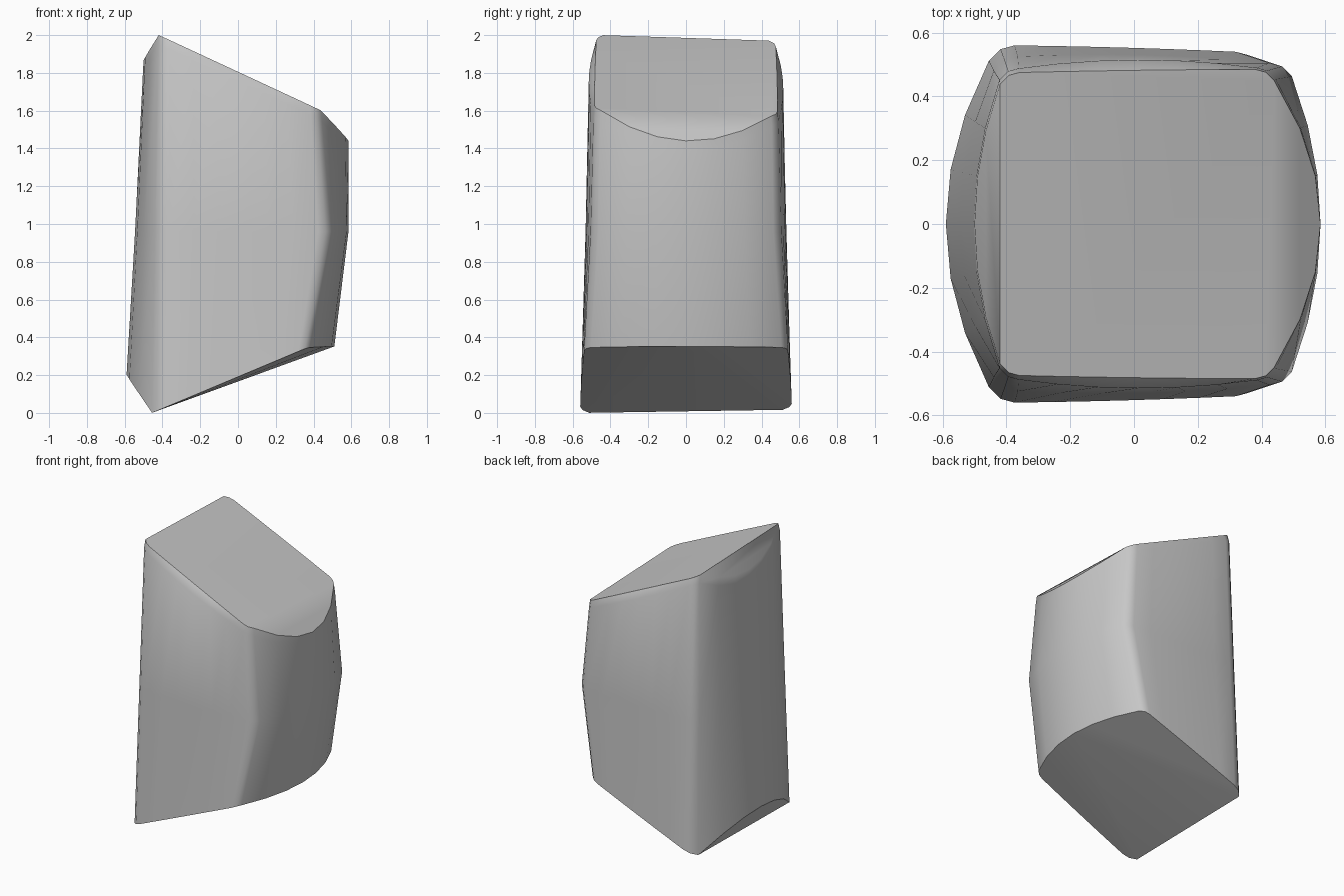
import bpy, bmesh, math

cube = bpy.data.objects.get("Cube")
if cube:
    bpy.data.objects.remove(cube, do_unlink=True)

STEPS = 6  # segments along each bulged side


def side(a, b, push):
    """Points strictly between corners a and b, bowed outward by push (x, y)."""
    pts = []
    for i in range(1, STEPS):
        f = i / STEPS
        bow = 1 - (2 * f - 1) ** 2
        pts.append((a[0] + (b[0] - a[0]) * f + push[0] * bow,
                    a[1] + (b[1] - a[1]) * f + push[1] * bow))
    return pts


def outline(xl, xr, yl, yr, rl, rr, left, right, front):
    """Rounded four-sided outline, counter-clockwise from the left front corner."""
    def corner(x, y, r, sx, sy):
        # from the x side of the corner round to the y side
        return [(x, y - sy * r * 0.6), (x - sx * r * 0.45, y - sy * r * 0.15),
                (x - sx * r, y)]
    lf = corner(xl, -yl, rl, -1, -1)
    rf = corner(xr, -yr, rr, 1, -1)[::-1]
    rb = corner(xr, yr, rr, 1, 1)
    lb = corner(xl, yl, rl, -1, 1)[::-1]
    return (lf + side(lf[-1], rf[0], (0, -front))
            + rf + side(rf[-1], rb[0], (right, 0))
            + rb + side(rb[-1], lb[0], (0, front))
            + lb + side(lb[-1], lf[0], (-left, 0)))


def top_z(x, y):
    z = 2.0 - 0.465 * (x + 0.42)
    if x < -0.42:
        z = 2.0 + 1.5 * (x + 0.42)
    elif x > 0.44:
        z = 1.6 - 1.0 * (x - 0.44)
    return z - 0.033 * (y + 0.45)


def bottom_z(x, y):
    z = 0.42 * (x + 0.455)
    if x < -0.455:
        z = -1.43 * (x + 0.455)
    elif x > 0.37:
        z = 0.346 + 0.05 * (x - 0.37)
    return z + 0.018 * (y + 0.55) * (0.4 - x)


# Outlines at the foot, the waist, the shoulder just under the rim, and the rim
foot = outline(-0.455, 0.38, 0.56, 0.54, 0.08, 0.06, 0.135, 0.13, 0.003)
waist = outline(-0.44, 0.495, 0.525, 0.505, 0.075, 0.07, 0.105, 0.09, 0.015)
shoulder = outline(-0.422, 0.445, 0.488, 0.49, 0.06, 0.06, 0.081, 0.14, 0.026)
rim = outline(-0.42, 0.44, 0.475, 0.485, 0.06, 0.06, 0.08, 0.145, 0.002)

bm = bmesh.new()
rings = [[bm.verts.new((x, y, bottom_z(x, y))) for x, y in foot],
         [bm.verts.new((x, y, 0.96)) for x, y in waist],
         [bm.verts.new((x, y, top_z(x, y) - 0.05)) for x, y in shoulder],
         [bm.verts.new((x, y, top_z(x, y))) for x, y in rim]]
count = len(foot)

# Walls
for low, high in zip(rings, rings[1:]):
    for i in range(count):
        j = (i + 1) % count
        bm.faces.new((low[i], low[j], high[j], high[i]))

# Where the side bulges start and end along each ring
quarter = 3 + STEPS - 1
right_start, right_end = quarter + 2, 2 * quarter
left_start = 3 * quarter + 2
right_mid = (right_start + right_end) // 2
base, top = rings[0], rings[-1]

# Top: a sloping middle face and a bent flap over the right bulge
bm.faces.new(top[:right_start + 1] + top[right_end:left_start + 1])
bm.faces.new(top[right_start:right_end + 1])

# Underside: a wedge running to the middle of the right bulge, raised either side
bm.faces.new((base[0], base[right_mid], base[left_start]))
bm.faces.new(base[:right_mid + 1])
bm.faces.new(base[right_mid:left_start + 1])

# Left flaps, top and bottom
for ring in (base, top):
    bm.faces.new(ring[left_start:] + ring[:1])

bmesh.ops.recalc_face_normals(bm, faces=bm.faces[:])
mesh = bpy.data.meshes.new("stone_block")
bm.to_mesh(mesh)
bm.free()
block = bpy.data.objects.new("stone_block", mesh)
bpy.context.collection.objects.link(block)

# Plain grey
grey = bpy.data.materials.new("stone_grey")
grey.use_nodes = True
colour = (0.57, 0.57, 0.57, 1)
grey.diffuse_color = colour
grey.node_tree.nodes["Principled BSDF"].inputs["Base Color"].default_value = colour
mesh.materials.append(grey)

# Soft walls, crisp rim
bpy.context.view_layer.objects.active = block
block.select_set(True)
bpy.ops.object.shade_smooth_by_angle(angle=math.radians(38))
